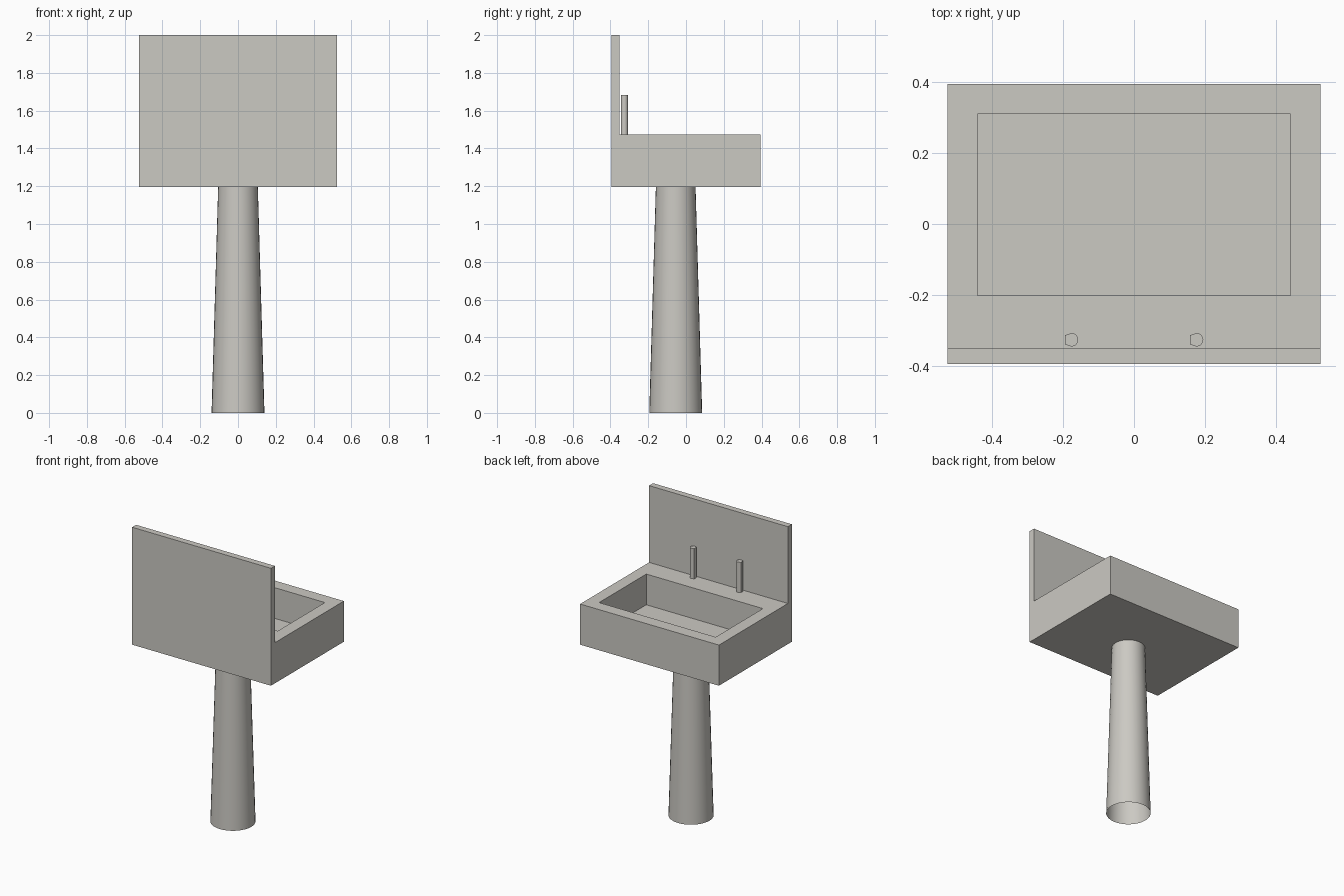
import bpy, bmesh, math

if "Cube" in bpy.data.objects:
    bpy.data.objects.remove(bpy.data.objects["Cube"])

mat = bpy.data.materials.new("warm_grey_ceramic")
mat.diffuse_color = (0.60, 0.585, 0.545, 1)
mat.use_nodes = True
mat.node_tree.nodes["Principled BSDF"].inputs["Base Color"].default_value = mat.diffuse_color


def finish(name, bm, smooth=False):
    bmesh.ops.recalc_face_normals(bm, faces=bm.faces)
    me = bpy.data.meshes.new(name)
    bm.to_mesh(me)
    bm.free()
    me.materials.append(mat)
    ob = bpy.data.objects.new(name, me)
    bpy.context.collection.objects.link(ob)
    if smooth:
        bpy.ops.object.select_all(action='DESELECT')
        ob.select_set(True)
        bpy.context.view_layer.objects.active = ob
        bpy.ops.object.shade_smooth_by_angle(angle=math.radians(40))
    return ob


def extrude_outline(bm, pts, vec):
    face = bm.faces.new([bm.verts.new(p) for p in pts])
    ext = bmesh.ops.extrude_face_region(bm, geom=[face], use_keep_orig=True)
    verts = [g for g in ext["geom"] if isinstance(g, bmesh.types.BMVert)]
    bmesh.ops.translate(bm, verts=verts, vec=vec)


# basin and splashback: one L-shaped profile extruded across x
W, D, Z0, Z1 = 0.525, 0.394, 1.197, 1.475
profile = [(-D, Z0), (D, Z0), (D, Z1), (-0.351, Z1), (-0.351, 2.0), (-D, 2.0)]
bm = bmesh.new()
extrude_outline(bm, [(-W, y, z) for y, z in profile], (2 * W, 0, 0))
bmesh.ops.recalc_face_normals(bm, faces=bm.faces)

# bowl recess: inset the rim face, then push the inner face down
rim = next(f for f in bm.faces
           if f.normal.z > 0.9 and abs(f.calc_center_median().z - Z1) < 0.01)
bmesh.ops.inset_individual(bm, faces=[rim], thickness=0.08)
mid = rim.calc_center_median().y
for v in rim.verts:
    v.co.x = math.copysign(0.441, v.co.x)
    v.co.y = 0.309 if v.co.y > mid else -0.201
ext = bmesh.ops.extrude_discrete_faces(bm, faces=[rim])
floor = ext["faces"][0]
old_loop = [v for v in bm.verts if abs(abs(v.co.x) - 0.441) < 1e-4
            and v not in floor.verts]
for v in floor.verts:
    v.co.z = 1.265
# walls of the bowl join the rim loop to the floor loop
near = lambda u: min(old_loop, key=lambda o: (o.co.xy - u.co.xy).length)
for e in list(floor.edges):
    a, b = e.verts
    if near(a) is not near(b) and not any(
            len({a, b, near(a), near(b)} & set(f.verts)) == 4 for f in a.link_faces):
        bm.faces.new((a, b, near(b), near(a)))
finish("basin_and_splashback", bm)

# tapered pedestal, open at both ends
bm = bmesh.new()
bmesh.ops.create_cone(bm, cap_ends=False, segments=32, radius1=0.14,
                      radius2=0.105, depth=Z0)
bmesh.ops.translate(bm, verts=bm.verts, vec=(0, -0.0545, Z0 / 2))
finish("pedestal", bm, True)

# two upright taps: rounded on the +x side, faceted on the -x side
R = 0.019
angles = [-90 + 22.5 * i for i in range(9)] + [146, 214]
for side, x in (("left", -0.176), ("right", 0.176)):
    bm = bmesh.new()
    pts = []
    for a in angles:
        r = R if a <= 90 else R * 1.2
        pts.append((x + r * math.cos(math.radians(a)),
                    -0.326 + r * math.sin(math.radians(a)), Z1))
    extrude_outline(bm, pts, (0, 0, 0.207))
    finish("tap_" + side, bm, True)
